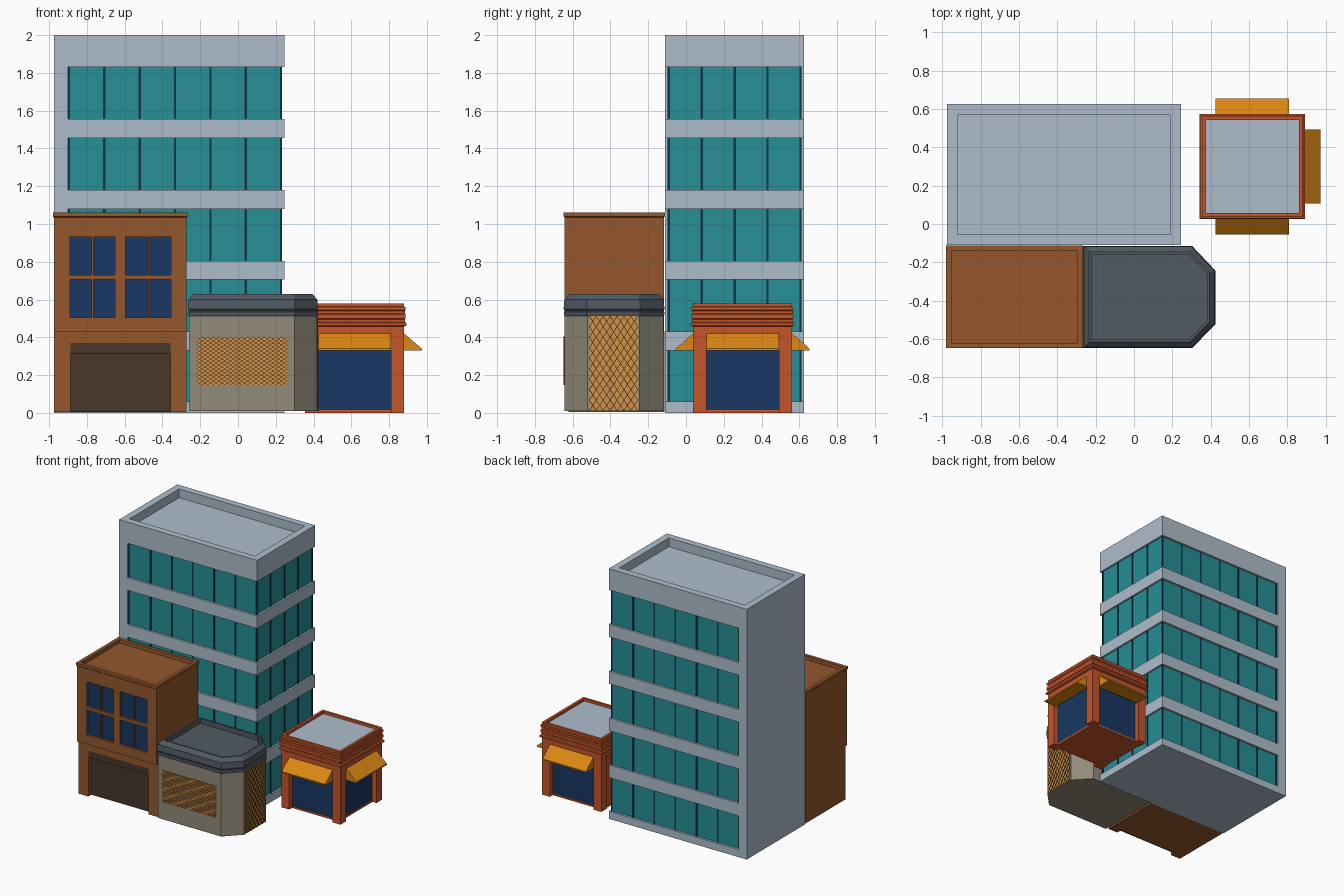
import bpy, bmesh
from math import atan2, hypot, pi
from mathutils import Matrix, Vector

if "Cube" in bpy.data.objects:
    bpy.data.objects.remove(bpy.data.objects["Cube"])


def mat(name, hexcol):
    m = bpy.data.materials.new(name)
    m.diffuse_color = [((hexcol >> s & 255) / 255) ** 2.2 for s in (16, 8, 0)] + [1]
    m.use_nodes = True
    m.node_tree.nodes["Principled BSDF"].inputs["Base Color"].default_value = m.diffuse_color
    return m


CONCRETE, TEAL = mat("concrete", 0xACBCCA), mat("teal_glass", 0x2A8E94)
MULLION, NAVY = mat("mullion", 0x183850), mat("navy_glass", 0x1E3A62)
BROWN, SHUTTER = mat("brown", 0x935830), mat("shutter", 0x4A3A2E)
TAN, SLATE = mat("tan", 0x908A78), mat("slate", 0x525A62)
GOLD, DARK = mat("gold", 0xD29248), mat("dark_lattice", 0x4C3A28)
RED, ORANGE = mat("red_brick", 0xC4552E), mat("orange", 0xDA861A)


def finish(name, bm, material):
    bmesh.ops.recalc_face_normals(bm, faces=bm.faces)
    me = bpy.data.meshes.new(name)
    bm.to_mesh(me)
    bm.free()
    if material:
        me.materials.append(material)
    ob = bpy.data.objects.new(name, me)
    bpy.context.collection.objects.link(ob)
    return ob


def boxes(name, items, material=None):
    """One object from boxes given as x0, x1, y0, y1, z0, z1."""
    bm = bmesh.new()
    for x0, x1, y0, y1, z0, z1 in items:
        m = Matrix.Translation(((x0 + x1) / 2, (y0 + y1) / 2, (z0 + z1) / 2))
        bmesh.ops.create_cube(bm, size=1, matrix=m @ Matrix.Diagonal((x1 - x0, y1 - y0, z1 - z0, 1)))
    return finish(name, bm, material)


def rect(x0, x1, y0, y1):
    return [(x0, y0), (x1, y0), (x1, y1), (x0, y1)]


def offset(poly, d):
    """Move every edge of a convex counter-clockwise outline outwards by d."""
    out, n = [], len(poly)
    for i in range(n):
        p, a, b = Vector(poly[i]), Vector(poly[i - 1]), Vector(poly[(i + 1) % n])
        e1, e2 = (p - a).normalized(), (b - p).normalized()
        n1, n2 = Vector((e1.y, -e1.x)), Vector((e2.y, -e2.x))
        out.append(p + (n1 + n2) * d / (1 + n1.dot(n2)))
    return out


def loft(name, poly, profile, material):
    """Stack offset copies of an outline; profile holds (offset, z)."""
    bm = bmesh.new()
    rings = [[bm.verts.new((*p, z)) for p in offset(poly, d)] for d, z in profile]
    for r, s in zip(rings, rings[1:]):
        for i in range(len(r)):
            j = (i + 1) % len(r)
            bm.faces.new((r[i], r[j], s[j], s[i]))
    bm.faces.new(rings[0][::-1])
    bm.faces.new(rings[-1])
    return finish(name, bm, material)


def cut(ob, items):
    c = boxes(ob.name + "_cutter", items)
    c.hide_render = True
    c.hide_set(True)
    c.display_type = 'WIRE'
    mod = ob.modifiers.new("openings", 'BOOLEAN')
    mod.operation, mod.object, mod.solver = 'DIFFERENCE', c, 'EXACT'


def lattice(name, origin, u, w, h, nu, nv, thick):
    """Diagonal bars filling a vertical w x h rectangle that runs along u."""
    bm = bmesh.new()
    u, up = Vector(u), Vector((0, 0, 1))
    frame = Matrix((u, up, u.cross(up))).transposed().to_4x4()
    frame.translation = origin
    for c in range(1 - nu, nv):
        a0, a1 = max(0, -c), min(nu, nv - c)
        for flip in (False, True):
            ends = [((nu - a if flip else a) * w / nu, (a + c) * h / nv) for a in (a0, a1)]
            (p, q), (r, s) = ends
            m = (frame @ Matrix.Translation(((p + r) / 2, (q + s) / 2, 0))
                 @ Matrix.Rotation(atan2(s - q, r - p), 4, 'Z')
                 @ Matrix.Diagonal((hypot(r - p, s - q), thick, 0.006, 1)))
            bmesh.ops.create_cube(bm, size=1, matrix=m)
    finish(name, bm, DARK)


# Office tower: glass core, floor bands, blank left wall, mullions, parapet roof
TX0, TX1, TY0, TY1 = -0.975, 0.245, -0.11, 0.625
boxes("tower_glass", [(-0.95, 0.23, -0.093, 0.608, 0.03, 1.86)], TEAL)
bands = [(0, 0.06), (0.33, 0.43), (0.705, 0.805), (1.08, 1.18), (1.455, 1.555)]
boxes("tower_floor_bands", [(-0.91, TX1, TY0, TY1, a, b) for a, b in bands], CONCRETE)
boxes("tower_side_wall", [(TX0, -0.9, TY0, TY1, 0, 1.83)], CONCRETE)
loft("tower_roof", rect(TX0, TX1, TY0, TY1),
     [(0, 1.83), (0, 2), (-0.055, 2), (-0.055, 1.93)], CONCRETE)
bars = []
for i in range(7):
    x = -0.895 + i * 0.1872
    bars += [(x - 0.006, x + 0.006, y - 0.004, y + 0.004, 0.03, 1.85) for y in (-0.093, 0.608)]
for i in range(5):
    y = -0.09 + i * 0.174
    bars.append((0.226, 0.234, y - 0.006, y + 0.006, 0.03, 1.85))
boxes("tower_mullions", bars, MULLION)

# Brown town house: recessed shop front below, windowed storey above
base = boxes("house_base", [(-0.975, -0.272, -0.622, -0.115, 0.005, 0.43)], BROWN)
cut(base, [(-0.888, -0.357, -0.7, -0.575, -0.1, 0.37)])
boxes("house_shutter", [(-0.888, -0.357, -0.59, -0.57, 0.008, 0.32)], SHUTTER)
boxes("house_shutter_box", [(-0.888, -0.357, -0.618, -0.57, 0.315, 0.37)], SHUTTER)
upper = loft("house_upper", rect(-0.975, -0.272, -0.643, -0.117),
             [(0, 0.43), (0, 1.0), (0, 1.035), (0.005, 1.04), (0.005, 1.06),
              (-0.022, 1.06), (-0.022, 1.03)], BROWN)
panes = [(x, x + 0.24, z, z + 0.2) for x in (-0.89, -0.595) for z in (0.505, 0.73)]
cut(upper, [(a, b, -0.7, -0.62, c, d) for a, b, c, d in panes])
boxes("house_windows", [(a, b, -0.626, -0.615, c, d) for a, b, c, d in panes], NAVY)
boxes("house_window_bars", [((a + b) / 2 - 0.005, (a + b) / 2 + 0.005, -0.636, -0.62, c, d)
                            for a, b, c, d in panes], BROWN)

# Corner shop with chamfered right corners and lattice windows
shop = [(-0.26, -0.642), (0.3, -0.642), (0.418, -0.522), (0.418, -0.245), (0.3, -0.12), (-0.26, -0.12)]
loft("shop_walls", shop, [(0, 0.01), (0, 0.52)], TAN)
loft("shop_roof", shop, [(0, 0.51), (0.005, 0.52), (0.005, 0.535), (-0.002, 0.54), (0.006, 0.55),
                         (0.002, 0.60), (-0.025, 0.63), (-0.038, 0.63), (-0.038, 0.59)], SLATE)
boxes("shop_front_panel", [(-0.22, 0.26, -0.645, -0.63, 0.148, 0.402)], GOLD)
boxes("shop_side_panel", [(0.4, 0.421, -0.512, -0.255, 0.012, 0.512)], GOLD)
lattice("shop_front_lattice", (-0.22, -0.645, 0.148), (1, 0, 0), 0.48, 0.254, 16, 12, 0.003)
lattice("shop_side_lattice", (0.421, -0.512, 0.012), (0, 1, 0), 0.257, 0.5, 7, 9, 0.004)

# Red kiosk: corner pillars, glass between, stepped cornice, flat roof
CX, CY, H = 0.618, 0.3, 0.262
square = rect(CX - H, CX + H, CY - H, CY + H)
P = 0.07
boxes("kiosk_pillars", [(x, x + P, y, y + P, 0, 0.43) for x in (CX - H, CX + H - P)
                        for y in (CY - H, CY + H - P)], RED)
loft("kiosk_floor", square, [(-0.035, 0), (-0.035, 0.015)], RED)
loft("kiosk_glass", square, [(-0.04, 0.01), (-0.04, 0.425)], NAVY)
boxes("kiosk_back_wall", [(CX - H + 0.01, CX - H + 0.06, CY - H + P, CY + H - P, 0, 0.43)], RED)
loft("kiosk_cornice", square,
     [(0, 0.42), (0, 0.458), (0.013, 0.463), (0.013, 0.475), (0.003, 0.48), (0.003, 0.495),
      (0.008, 0.5), (0.008, 0.52), (0.003, 0.525), (0.003, 0.54), (0.008, 0.545), (0.008, 0.56),
      (0, 0.562), (0, 0.58), (-0.02, 0.58), (-0.02, 0.55)], RED)
loft("kiosk_roof", square, [(-0.02, 0.54), (-0.02, 0.56)], CONCRETE)

# Awnings on the front, right and back of the kiosk
for side, turn in (("front", -pi / 2), ("right", 0), ("back", pi / 2)):
    bm = bmesh.new()
    outline = [(0.24, 0.42), (0.262, 0.42), (0.355, 0.34), (0.355, 0.33), (0.24, 0.33)]
    face = bm.faces.new([bm.verts.new((r, -0.192, z)) for r, z in outline])
    new = bmesh.ops.extrude_face_region(bm, geom=[face])["geom"]
    bmesh.ops.translate(bm, vec=(0, 0.384, 0), verts=[g for g in new if isinstance(g, bmesh.types.BMVert)])
    bm.transform(Matrix.Translation((CX, CY, 0)) @ Matrix.Rotation(turn, 4, 'Z'))
    finish(side + "_awning", bm, ORANGE)
